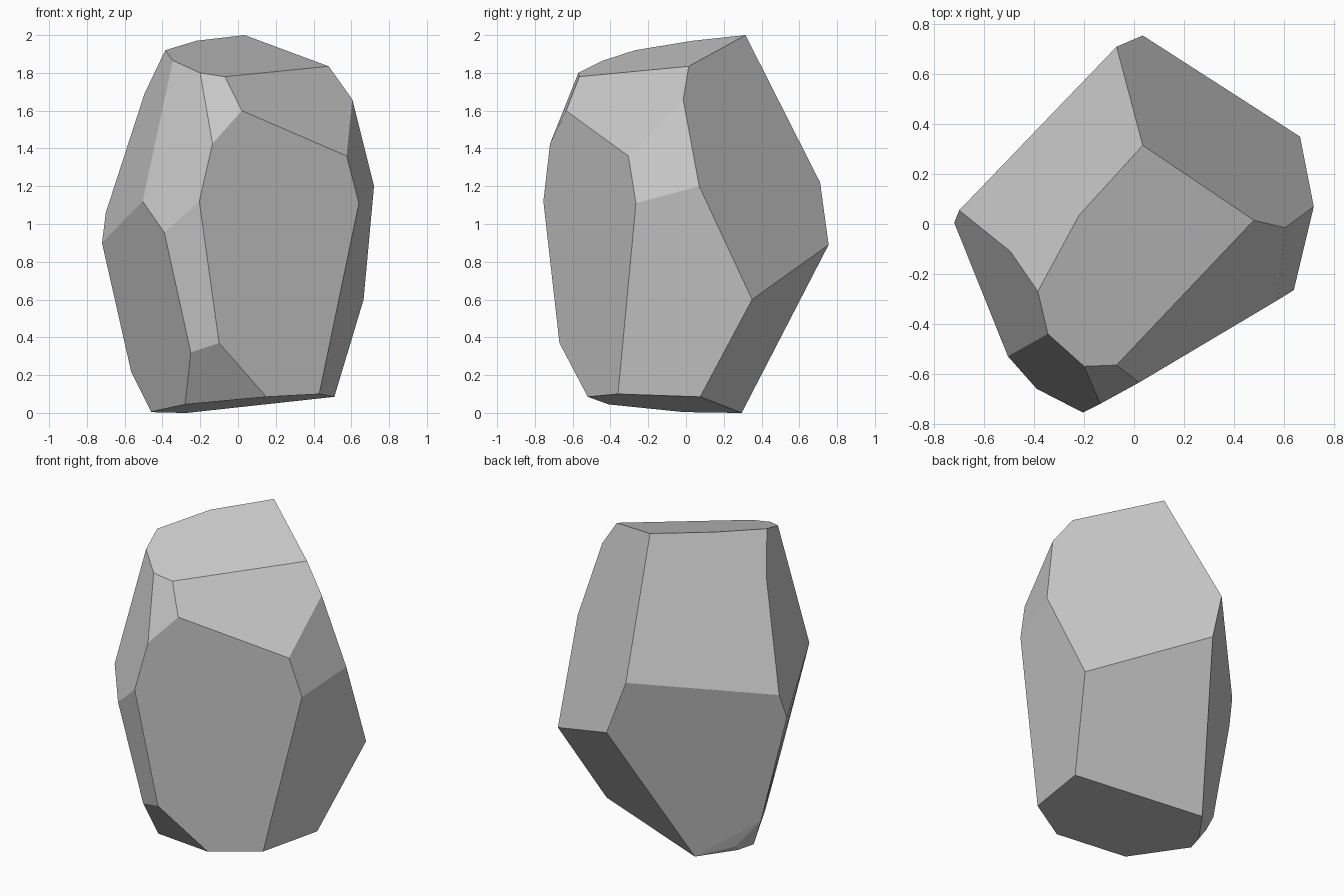
import bpy
import bmesh
from math import radians

# Remove the default cube only
default_cube = bpy.data.objects.get("Cube")
if default_cube:
    bpy.data.objects.remove(default_cube, do_unlink=True)


def make_material(name, colour):
    material = bpy.data.materials.new(name)
    material.use_nodes = True
    material.diffuse_color = colour
    shader = material.node_tree.nodes["Principled BSDF"]
    shader.inputs["Base Color"].default_value = colour
    shader.inputs["Roughness"].default_value = 0.9
    return material


def make_faceted_stone(name, corner_rings, material, flat_angle):
    """Wrap a convex skin round the corners and merge coplanar triangles."""
    bm = bmesh.new()
    for ring in corner_rings:
        for corner in ring:
            bm.verts.new(corner)
    hull = bmesh.ops.convex_hull(bm, input=bm.verts[:])
    inside = [g for g in hull["geom_interior"] if isinstance(g, bmesh.types.BMVert)]
    bmesh.ops.delete(bm, geom=inside, context="VERTS")
    bmesh.ops.dissolve_limit(
        bm, angle_limit=flat_angle, verts=bm.verts[:], edges=bm.edges[:])
    bmesh.ops.recalc_face_normals(bm, faces=bm.faces[:])
    for face in bm.faces:
        face.smooth = False

    mesh = bpy.data.meshes.new(name)
    bm.to_mesh(mesh)
    bm.free()
    mesh.materials.append(material)
    stone = bpy.data.objects.new(name, mesh)
    bpy.context.collection.objects.link(stone)
    return stone


# Corners of the sloping top facet
crown = [
    (.035, .315, 2), (-.22, .035, 1.97), (-.385, -.27, 1.92),
    (-.345, -.44, 1.865), (-.2, -.57, 1.8), (-.07, -.565, 1.78),
    (.48, .015, 1.835),
]

# Corners of the upper bevels
shoulder = [
    (.605, -.015, 1.66), (.575, -.305, 1.36), (.02, -.635, 1.6),
    (-.135, -.72, 1.425), (-.495, -.11, 1.69), (-.07, .71, 1.22),
]

# Widest corners round the middle
waist = [
    (.72, .07, 1.2), (.64, -.265, 1.11), (-.205, -.755, 1.12),
    (-.39, -.66, .955), (-.505, -.53, 1.12), (-.72, .005, .9),
    (-.7, .055, 1.06), (.035, .755, .89), (.665, .35, .6),
]

# Corners of the lower chips
chips = [
    (-.1, -.67, .37), (-.25, -.605, .32), (-.565, .045, .215),
    (-.44, .13, .047),
]

# Corners of the slightly tilted underside
base = [
    (.43, -.36, .1), (.51, .075, .085), (.15, -.52, .085),
    (-.28, -.41, .045), (-.46, -.03, .006), (-.425, .08, .002),
    (-.27, .295, 0),
]

grey_stone = make_material("grey_stone", (.6, .6, .6, 1))
make_faceted_stone(
    "boulder", [crown, shoulder, waist, chips, base], grey_stone, radians(3))
